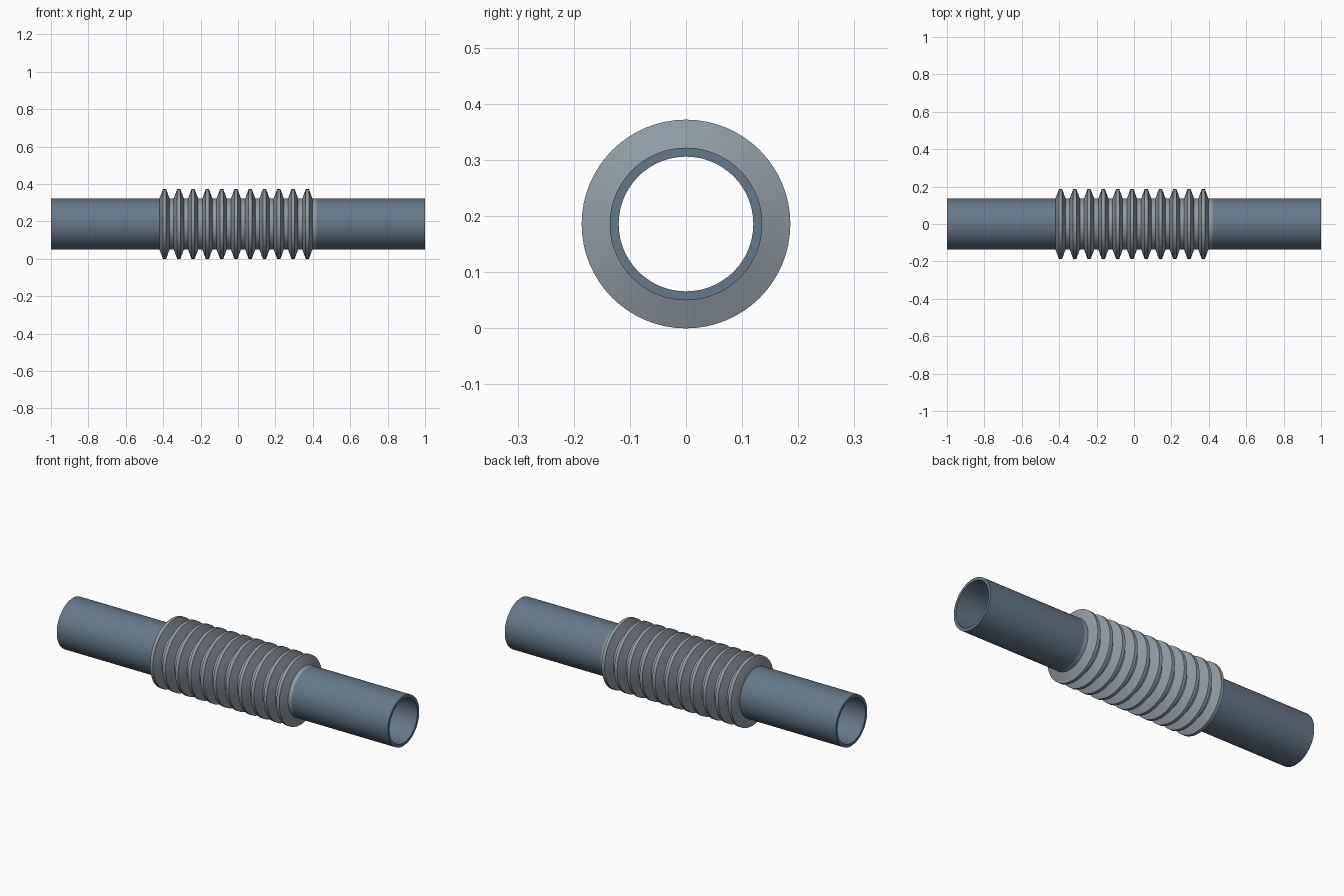
import bpy, bmesh, math

if "Cube" in bpy.data.objects:
    bpy.data.objects.remove(bpy.data.objects["Cube"])

SEGMENTS = 64
AXIS_Z = 0.186
R_OUT, R_IN, R_CREST = 0.136, 0.12, 0.186
START, END, RIDGES = -0.42, 0.42, 11


def material(name, color):
    m = bpy.data.materials.new(name)
    m.diffuse_color = (*color, 1)
    m.use_nodes = True
    m.node_tree.nodes["Principled BSDF"].inputs["Base Color"].default_value = m.diffuse_color
    return m


def revolve(name, profile, mat):
    """Sweep a closed (x, radius) profile around the X axis."""
    bm = bmesh.new()
    rings = []
    for x, r in profile:
        ring = []
        for i in range(SEGMENTS):
            a = 2 * math.pi * i / SEGMENTS
            ring.append(bm.verts.new((x, r * math.sin(a), r * math.cos(a))))
        rings.append(ring)
    for k, ring in enumerate(rings):
        nxt = rings[(k + 1) % len(rings)]
        for i in range(SEGMENTS):
            j = (i + 1) % SEGMENTS
            bm.faces.new((ring[i], ring[j], nxt[j], nxt[i]))
    bmesh.ops.recalc_face_normals(bm, faces=bm.faces)
    mesh = bpy.data.meshes.new(name)
    bm.to_mesh(mesh)
    bm.free()
    mesh.materials.append(mat)
    obj = bpy.data.objects.new(name, mesh)
    obj.location.z = AXIS_Z
    bpy.context.collection.objects.link(obj)
    bpy.ops.object.select_all(action='DESELECT')
    obj.select_set(True)
    bpy.context.view_layer.objects.active = obj
    bpy.ops.object.shade_smooth_by_angle(angle=math.radians(30))
    return obj


pipe_mat = material("pipe_blue_grey", (0.13, 0.19, 0.25))
bellows_mat = material("bellows_grey", (0.28, 0.33, 0.37))

# Straight pipe stubs at both ends
for name, x0, x1 in (("left_pipe", -1, START), ("right_pipe", END, 1)):
    revolve(name, [(x0, R_OUT), (x1, R_OUT), (x1, R_IN), (x0, R_IN)], pipe_mat)

# Corrugated bellows: trapezoid ridges outside, matching hollows inside
pitch = (END - START) / RIDGES
outer, inner = [], []
for n in range(RIDGES):
    x = START + n * pitch
    for t, r in ((0, R_OUT), (0.24, R_CREST), (0.47, R_CREST), (0.71, R_OUT)):
        outer.append((x + t * pitch, r))
        inner.append((x + t * pitch, r - (R_OUT - R_IN)))
outer.append((END, R_OUT))
inner.append((END, R_IN))
revolve("bellows", outer + inner[::-1], bellows_mat)
